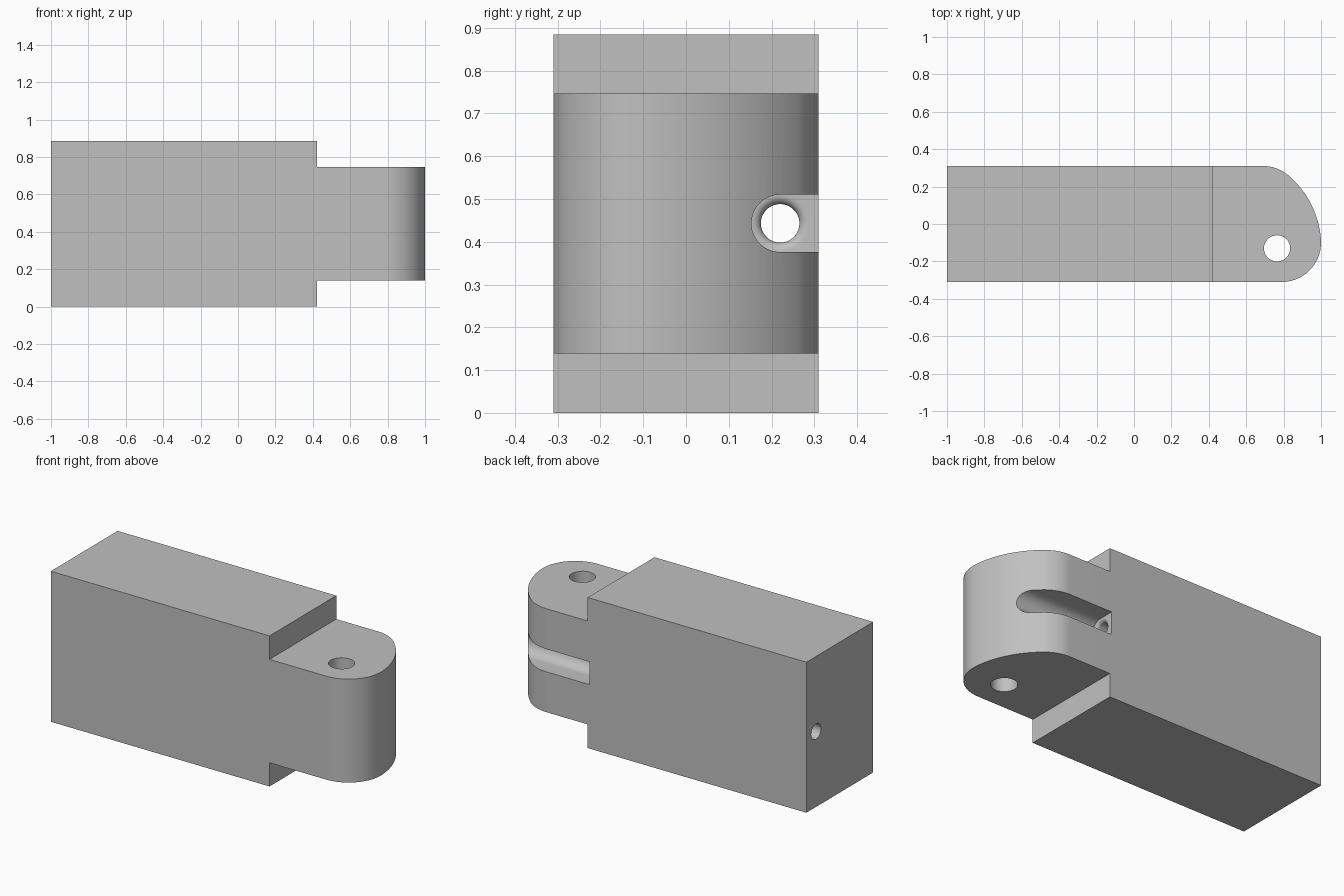
import bpy, bmesh, math
from mathutils import Vector

if "Cube" in bpy.data.objects:
    bpy.data.objects.remove(bpy.data.objects["Cube"])

grey = bpy.data.materials.new("plain grey")
grey.diffuse_color = (0.53, 0.53, 0.53, 1)
grey.use_nodes = True
grey.node_tree.nodes["Principled BSDF"].inputs["Base Color"].default_value = grey.diffuse_color


def make(name, bm):
    bmesh.ops.recalc_face_normals(bm, faces=bm.faces)
    me = bpy.data.meshes.new(name)
    bm.to_mesh(me)
    bm.free()
    ob = bpy.data.objects.new(name, me)
    me.materials.append(grey)
    bpy.context.collection.objects.link(ob)
    return ob


def prism(name, points, offset):
    bm = bmesh.new()
    face = bm.faces.new([bm.verts.new(p) for p in points])
    new = bmesh.ops.extrude_face_region(bm, geom=[face])["geom"]
    verts = [v for v in new if isinstance(v, bmesh.types.BMVert)]
    bmesh.ops.translate(bm, verts=verts, vec=Vector(offset))
    return make(name, bm)


def arc(cx, cy, r, a0, a1, n):
    angles = [math.radians(a0 + (a1 - a0) * i / n) for i in range(n + 1)]
    return [(cx + r * math.cos(a), cy + r * math.sin(a)) for a in angles]


def lathe_x(name, profile, cy, cz, n=64):
    bm = bmesh.new()
    rings = []
    for x, r in profile:
        rings.append([bm.verts.new((x, cy + r * math.cos(2 * math.pi * i / n),
                                    cz + r * math.sin(2 * math.pi * i / n)))
                      for i in range(n)])
    for a, b in zip(rings, rings[1:]):
        for i in range(n):
            j = (i + 1) % n
            bm.faces.new((a[i], a[j], b[j], b[i]))
    bm.faces.new(rings[0])
    bm.faces.new(rings[-1])
    return make(name, bm)


# Full-height body with the lopsided rounded nose
nose = (arc(0.79, -0.10, 0.21, -90, 3.9, 20)
        + arc(0.501, -0.12, 0.5, 3.9, 49.3, 16)[1:]
        + arc(0.69, 0.10, 0.21, 49.3, 90, 12)[1:])
outline = [(-1, -0.31)] + nose + [(-1, 0.31)]
body = prism("hinge_block", [(x, y, 0) for x, y in outline], (0, 0, 0.885))

# Steps above and below the tongue
cutters = []
for name, z0, z1 in (("upper_step", 0.747, 1.0), ("lower_step", -0.1, 0.139)):
    sq = [(0.422, -0.5, z0), (1.2, -0.5, z0), (1.2, 0.5, z0), (0.422, 0.5, z0)]
    cutters.append(prism(name, sq, (0, 0, z1 - z0)))

# Vertical pin hole
pin = arc(0.765, -0.13, 0.07, 0, 360, 64)[:-1]
cutters.append(prism("pin_hole", [(x, y, -0.2) for x, y in pin], (0, 0, 1.4)))

# Round-bottomed slot along the back of the tongue
SY, SZ, SX = 0.22, 0.443, 0.41
slot = arc(SY, SZ, 0.067, 90, 270, 32) + [(0.5, SZ - 0.067), (0.5, SZ + 0.067)]
cutters.append(prism("cord_slot", [(SX, y, z) for y, z in slot], (0.8, 0, 0)))

# Long bore with a rounded mouth opening into the slot
mouth = [(SX - 0.021 + 0.021 * math.sin(math.radians(a)),
          0.066 - 0.021 * math.cos(math.radians(a))) for a in range(0, 91, 15)]
cutters.append(lathe_x("cord_bore", [(-1.2, 0.045)] + mouth + [(0.45, 0.066)], SY, SZ))

bpy.context.view_layer.objects.active = body
body.select_set(True)
for c in cutters:
    mod = body.modifiers.new(c.name, "BOOLEAN")
    mod.operation = "DIFFERENCE"
    mod.solver = "EXACT"
    mod.object = c
    bpy.ops.object.modifier_apply(modifier=mod.name)
for c in cutters:
    bpy.data.objects.remove(c)

bpy.ops.object.shade_smooth_by_angle(angle=math.radians(30))
